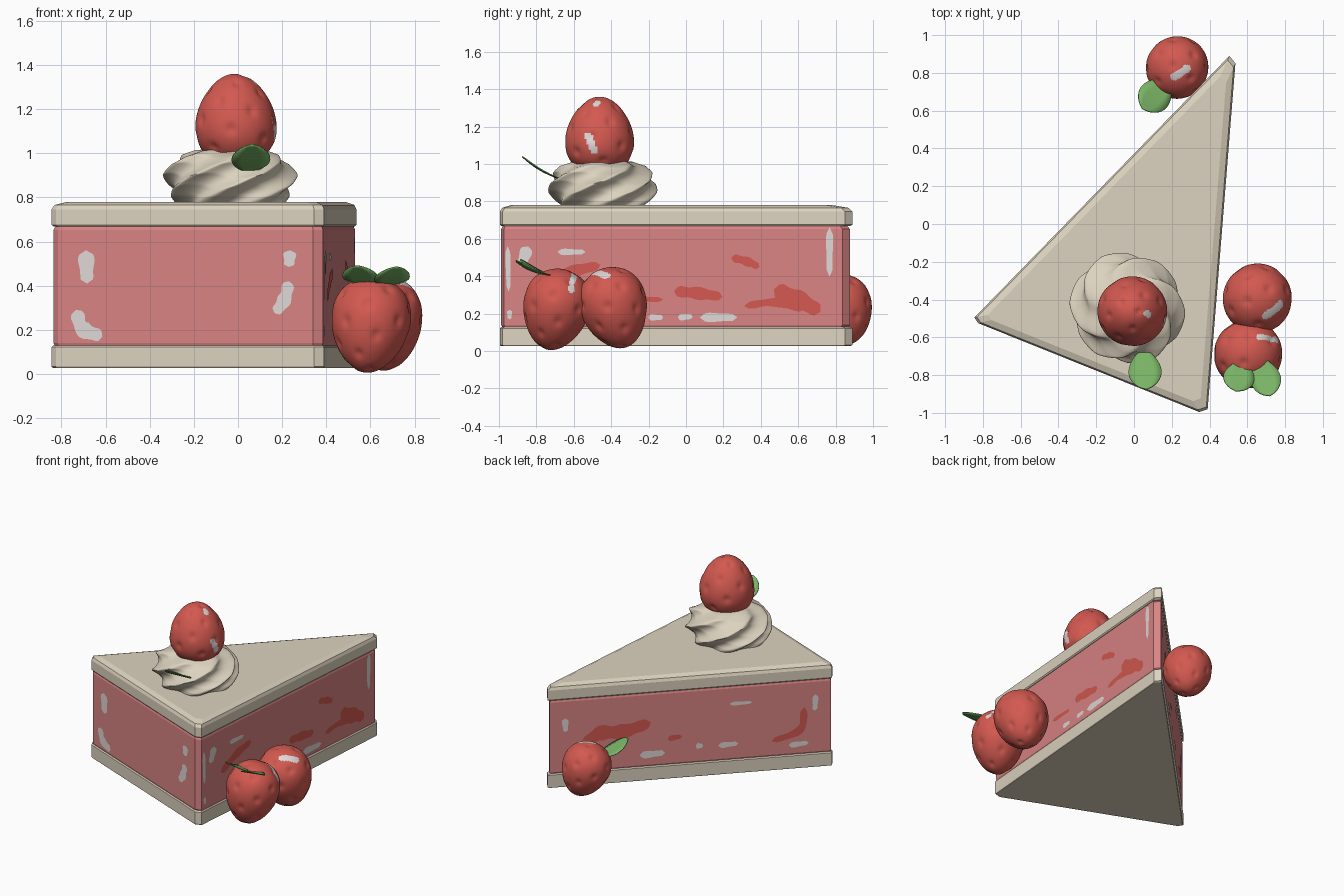
import bpy, bmesh, math
from mathutils import Vector

if "Cube" in bpy.data.objects:
    bpy.data.objects.remove(bpy.data.objects["Cube"])

def mat(name, c):
    m = bpy.data.materials.new(name)
    m.diffuse_color = (*c, 1)
    m.use_nodes = True
    m.node_tree.nodes["Principled BSDF"].inputs["Base Color"].default_value = m.diffuse_color
    return m

CREAM = mat("cream", (0.72, 0.65, 0.52))
PINK = mat("pink filling", (0.70, 0.23, 0.23))
RED = mat("berry red", (0.65, 0.10, 0.08))
GLOSS = mat("gloss white", (0.74, 0.69, 0.68))
GREEN = mat("leaf green", (0.19, 0.45, 0.13))

def make(name, verts, faces, mats, angle=None):
    me = bpy.data.meshes.new(name)
    me.from_pydata([tuple(v) for v in verts], [], faces)
    for m in mats:
        me.materials.append(m)
    bm = bmesh.new()
    bm.from_mesh(me)
    bmesh.ops.remove_doubles(bm, verts=bm.verts, dist=1e-5)
    bmesh.ops.recalc_face_normals(bm, faces=bm.faces)
    bm.to_mesh(me)
    bm.free()
    ob = bpy.data.objects.new(name, me)
    bpy.context.collection.objects.link(ob)
    if angle:
        bpy.ops.object.select_all(action='DESELECT')
        bpy.context.view_layer.objects.active = ob
        ob.select_set(True)
        bpy.ops.object.shade_smooth_by_angle(angle=math.radians(angle))
    return ob

def loft(name, rings, mats, angle=None):
    n = len(rings[0])
    faces = [(k*n+i, k*n+(i+1) % n, (k+1)*n+(i+1) % n, (k+1)*n+i)
             for k in range(len(rings)-1) for i in range(n)]
    faces += [tuple(range(n))[::-1], tuple(range((len(rings)-1)*n, len(rings)*n))]
    return make(name, [v for r in rings for v in r], faces, mats, angle)

# ---- cake wedge: triangle with clipped corners, inset about its incentre
OUT = [(-.845, -.495), (-.825, -.525), (.345, -.995), (.39, -.98), (.537, .85), (.505, .89)]
CX, CY, INR = -.035, -.336, .458

def ring(inset, z):
    s = 1 - inset/INR
    return [Vector((CX+(x-CX)*s, CY+(y-CY)*s, z)) for x, y in OUT]

loft("bottom_layer", [ring(.004, .027), ring(0, .033), ring(0, .122), ring(.006, .13)], [CREAM])
loft("filling", [ring(.008, .13), ring(.005, .14), ring(.005, .652), ring(.01, .668)], [PINK])
loft("top_layer", [ring(.006, .668), ring(0, .676), ring(0, .745), ring(.008, .766), ring(.04, .78)], [CREAM])

# ---- painted patches: thin tapered ribbons lying on the walls
def patches(name, i, j, u0, u1, strokes, m):
    r = ring(.005, 0)
    a, b = r[i], r[j]
    d = b - a
    length = d.length
    d.normalize()
    nrm = Vector((d.y, -d.x, 0))
    verts, faces = [], []
    for w, pts in strokes:
        p = [Vector(((u-u0)/(u1-u0)*length, z)) for u, z in pts]
        p = [2*p[0]-p[1]] + p + [2*p[-1]-p[-2]]
        path = []
        for k in range(1, len(p)-2):
            for s in range(8):
                t = s/8
                path.append(.5*(2*p[k] + (p[k+1]-p[k-1])*t + (2*p[k-1]-5*p[k]+4*p[k+1]-p[k+2])*t*t
                                + (3*p[k]-p[k-1]-3*p[k+1]+p[k+2])*t**3))
        path.append(p[-2])
        n, base = len(path), len(verts)
        for k, q in enumerate(path):
            tan = (path[min(k+1, n-1)] - path[max(k-1, 0)]).normalized()
            f = 2*k/(n-1) - 1
            hw = w*math.sqrt(max(0, 1-f**4))*(1+.15*math.sin(k*.9)) + .001
            for sgn in (-1, 1):
                c = q + Vector((-tan.y, tan.x))*hw*sgn
                verts.append(a + d*c.x + nrm*.003 + Vector((0, 0, c.y)))
        faces += [(base+2*k, base+2*k+2, base+2*k+3, base+2*k+1) for k in range(n-1)]
    ob = make(name, verts, faces, [m])
    # every ribbon must face outwards
    for poly in ob.data.polygons:
        if poly.normal.dot(nrm) < 0:
            poly.flip()

patches("front_gloss", 1, 2, -.825, .345, [
    (.036, [(-.695, .56), (-.69, .41)]), (.034, [(-.74, .29), (-.71, .205), (-.62, .17)]),
    (.028, [(.24, .56), (.235, .485)]), (.03, [(.235, .42), (.215, .34), (.17, .275)])], GLOSS)
patches("right_gloss", 3, 4, -.98, .85, [
    (.012, [(-.96, .56), (-.955, .32)]), (.03, [(-.85, .56), (-.89, .45)]), (.015, [(-.69, .53), (-.54, .53)]),
    (.017, [(.78, .66), (.78, .40)]), (.022, [(.08, .18), (.28, .18)]), (.015, [(-.04, .18), (.04, .185)]),
    (.015, [(-.20, .18), (-.12, .18)]), (.012, [(-.95, .22), (-.95, .17)])], GLOSS)
patches("right_jam", 3, 4, -.98, .85, [
    (.03, [(-.78, .34), (-.62, .42), (-.46, .46)]), (.014, [(-.32, .28), (-.12, .275)]),
    (.03, [(-.06, .32), (.06, .31), (.20, .29)]), (.022, [(.25, .50), (.33, .48), (.40, .45)]),
    (.045, [(.48, .33), (.60, .28), (.73, .21)]), (.02, [(.32, .24), (.48, .26), (.64, .22)])], RED)
patches("left_gloss", 5, 0, 0, 1, [
    (.02, [(.055, .53), (.057, .43)]), (.018, [(.945, .56), (.943, .44)]), (.012, [(.64, .54), (.72, .54)]),
    (.024, [(.32, .215), (.41, .22)]), (.018, [(.60, .24), (.67, .245)]), (.018, [(.85, .20), (.92, .21)]),
    (.018, [(.52, .25), (.545, .25)])], GLOSS)
patches("left_jam", 5, 0, 0, 1, [
    (.05, [(.12, .32), (.18, .40), (.26, .40), (.36, .45)]), (.018, [(.42, .32), (.47, .33)]),
    (.025, [(.905, .47), (.89, .31), (.79, .24)])], RED)

# ---- whipped cream swirl: twisted lobed rings
prof = [(0, .225), (.12, .25), (.3, .272), (.5, .278), (.7, .255), (.85, .215), (.95, .15), (1, .02)]

def radius(t):
    for (t0, r0), (t1, r1) in zip(prof, prof[1:]):
        if t <= t1:
            return r0 + (r1-r0)*(t-t0)/(t1-t0)
    return prof[-1][1]

rings = []
for k in range(41):
    t = k/40
    rr = []
    for i in range(120):
        a = math.tau*i/120
        r = radius(t)*(1 + .085*math.cos(6*(a - 1.9*t)) + .03*math.cos(2*a + 1))
        rr.append(Vector((-.035+r*math.cos(a), -.445+r*math.sin(a),
                          .775+.25*t + .012*math.sin(math.pi*t)*math.sin(6*(a-1.9*t)))))
    rings.append(rr)
loft("cream_swirl", rings, [CREAM], 80)

# ---- strawberries: dimpled egg shapes with gloss marks
PITS = []
for k in range(26):
    z = 1 - 2*(k+.5)/26
    PITS.append(Vector((math.sqrt(1-z*z)*math.cos(k*2.39996), math.sqrt(1-z*z)*math.sin(k*2.39996), z)))

def berry(name, centre, tip, r, half, gloss):
    bm = bmesh.new()
    bmesh.ops.create_uvsphere(bm, u_segments=96, v_segments=64, radius=1)
    rot = Vector((0, 0, 1)).rotation_difference(Vector(tip))
    for v in bm.verts:
        n = v.co.normalized()
        pit = sum(math.exp(-((n-p).length/.12)**2) for p in PITS)
        w = r*(1 - .17*n.z)*(1 - .06*pit)
        v.co = rot @ Vector((n.x*w, n.y*w, n.z*half*(1 - .04*pit)))
    for f in bm.faces:
        f.smooth = True
        d = f.calc_center_median().normalized()
        for a, b, w in gloss:
            a, b = Vector(a).normalized(), Vector(b).normalized()
            s = max(0, min(1, (d-a).dot(b-a)/(b-a).length_squared))
            if (d - a - (b-a)*s).length < w:
                f.material_index = 1
    me = bpy.data.meshes.new(name)
    bm.to_mesh(me)
    bm.free()
    me.materials.append(RED)
    me.materials.append(GLOSS)
    ob = bpy.data.objects.new(name, me)
    ob.location = centre
    bpy.context.collection.objects.link(ob)

berry("top_berry", (-.01, -.462, 1.15), (-.03, 0, 1), .182, .21,
      [((.09, -.02, .17), (.08, -.01, .19), .09), ((.17, -.06, .0), (.17, -.03, -.07), .11)])
berry("right_berry_front", (.60, -.695, .222), (-.12, -.22, -1), .178, .22,
      [((.06, .09, .17), (.13, .09, .15), .08), ((.15, .08, .1), (.15, .09, .14), .08)])
berry("right_berry_back", (.655, -.385, .23), (.06, .3, -1), .18, .22,
      [((.04, -.09, .17), (.11, -.04, .16), .11)])
berry("left_berry", (.235, .835, .22), (.25, .25, -1), .162, .19,
      [((-.02, -.05, .16), (.04, -.01, .16), .11)])

# ---- leaves: thin curved ovals, broader towards the end
def leaf(name, base, tip, width):
    a, b = Vector(base), Vector(tip)
    d = b - a
    side = Vector((-d.y, d.x, 0)).normalized()
    up = d.cross(side).normalized()
    verts, faces = [], []
    for k in range(17):
        t = k/16
        hw = width/2*max(.03, math.sin(math.pi*t**1.15)**.6)
        for s in (-1, -.5, 0, .5, 1):
            verts.append(a + d*t + side*hw*s - up*.012*math.sin(math.pi*t))
    for k in range(16):
        for i in range(4):
            q = k*5+i
            faces.append((q, q+1, q+6, q+5))
    ob = make(name, verts, faces, [GREEN], 60)
    mod = ob.modifiers.new("thickness", 'SOLIDIFY')
    mod.thickness = .006
    mod.offset = 0

leaf("top_leaf", (.05, -.66, .915), (.065, -.875, 1.04), .175)
leaf("right_leaf_left", (.575, -.72, .405), (.54, -.885, .49), .165)
leaf("right_leaf_right", (.67, -.71, .40), (.72, -.91, .485), .16)
leaf("left_leaf", (.19, .76, .30), (.045, .61, .41), .175)
